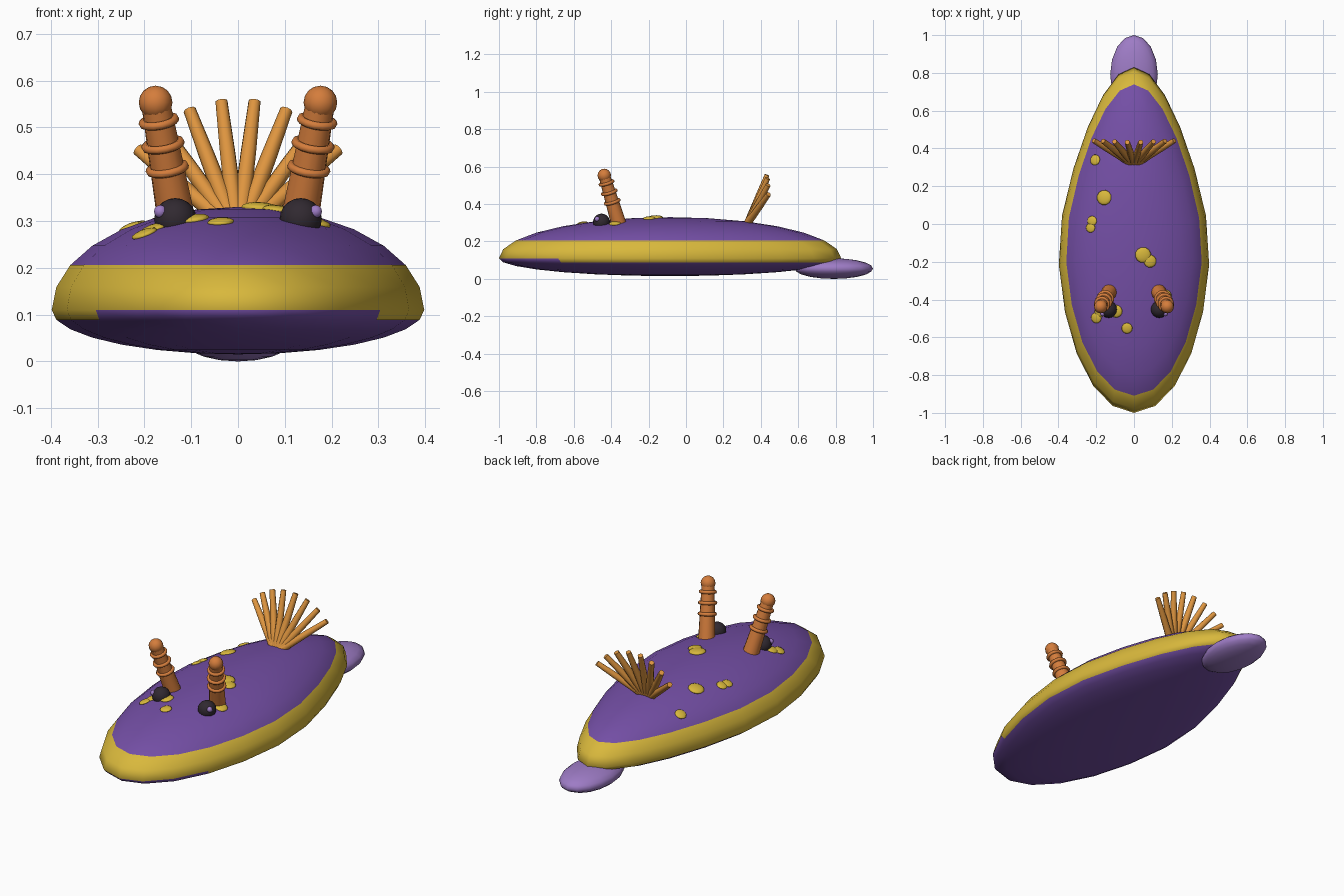
import bpy, bmesh, math
from mathutils import Vector, Matrix

if "Cube" in bpy.data.objects:
    bpy.data.objects.remove(bpy.data.objects["Cube"])


def material(name, rgb):
    m = bpy.data.materials.new(name)
    m.diffuse_color = (*rgb, 1)
    m.use_nodes = True
    m.node_tree.nodes["Principled BSDF"].inputs["Base Color"].default_value = m.diffuse_color
    return m


PURPLE = material("purple", (0.175, 0.078, 0.38))
YELLOW = material("mustard yellow", (0.69, 0.48, 0.045))
ORANGE = material("burnt orange", (0.66, 0.205, 0.045))
GILL = material("amber", (0.73, 0.30, 0.05))
LILAC = material("lilac", (0.34, 0.20, 0.56))
BLACK = material("black", (0.03, 0.022, 0.03))

# Body: upper and lower half ellipsoids on one shared equator
CY, LEN, WID, CZ, UP, DOWN = -0.085, 0.915, 0.40, 0.11, 0.22, 0.095


def taper(t):
    return 1 - 0.3 * max(t, 0)


def finish(bm, name, mats, smooth=True):
    me = bpy.data.meshes.new(name)
    bm.to_mesh(me)
    bm.free()
    for m in mats:
        me.materials.append(m)
    for p in me.polygons:
        p.use_smooth = smooth
    ob = bpy.data.objects.new(name, me)
    bpy.context.collection.objects.link(ob)
    return ob


def ellipsoid(name, center, radii, mat, normal=(0, 0, 1), seg=16, rings=10):
    bm = bmesh.new()
    bmesh.ops.create_uvsphere(bm, u_segments=seg, v_segments=rings, radius=1)
    rot = Vector(normal).to_track_quat('Z', 'Y').to_matrix().to_4x4()
    bm.transform(Matrix.Translation(center) @ rot @ Matrix.Diagonal((*radii, 1)))
    return finish(bm, name, [mat])


def lathe(name, base, tip, profile, mat, seg=14):
    """Revolve (radius, distance) points around the line base -> tip."""
    base, tip = Vector(base), Vector(tip)
    q = (tip - base).to_track_quat('Z', 'Y')
    bm = bmesh.new()
    loops = []
    for r, h in profile:
        loops.append([bm.verts.new(base + q @ Vector((r * math.cos(a), r * math.sin(a), h)))
                      for a in (2 * math.pi * i / seg for i in range(seg))])
    for a, b in zip(loops, loops[1:]):
        for i in range(seg):
            j = (i + 1) % seg
            bm.faces.new((a[i], a[j], b[j], b[i]))
    bm.faces.new(loops[0][::-1])
    bm.faces.new(loops[-1])
    ob = finish(bm, name, [mat])
    bpy.context.view_layer.objects.active = ob
    ob.select_set(True)
    bpy.ops.object.shade_smooth_by_angle(angle=math.radians(50))
    ob.select_set(False)
    return ob


def surface(x, y):
    """Point and normal on the upper side of the body."""
    t = (y - CY) / LEN
    u = x / (WID * taper(t))
    h = math.sqrt(max(1 - t * t - u * u, 0.01))
    return Vector((x, y, CZ + UP * h)), Vector((u / WID, t / LEN, h / UP)).normalized()


# Body with a yellow mantle rim
bm = bmesh.new()
bmesh.ops.create_uvsphere(bm, u_segments=22, v_segments=14, radius=1)
for f in bm.faces:
    c = f.calc_center_median()
    low = -0.2 if c.y > -0.65 else 0
    f.material_index = 1 if low < c.z < 0.43 else 0
front = min(bm.verts, key=lambda v: v.co.y).co.copy()
spin = Matrix.Rotation(math.atan2(front.x, -front.y), 3, 'Z').inverted()
for v in bm.verts:
    x, y, z = spin @ v.co
    v.co = (x * WID * 1.005 * taper(y), CY + y * LEN, CZ + z * (UP if z > 0 else DOWN))
finish(bm, "body", [PURPLE, YELLOW])

# Tail
ellipsoid("tail", (0, 0.79, 0.055), (0.126, 0.21, 0.055), LILAC)

# Horns with three collars and a ball tip, eyes with highlights
for side, s in (("left", -1), ("right", 1)):
    base = Vector((s * 0.126, -0.352, 0.27))
    tip = Vector((s * 0.176, -0.437, 0.553))
    axis = (tip - base).normalized()
    length = (tip - base).length
    lathe(side + "_horn", base, tip, [(0.042, 0), (0.031, length)], ORANGE)
    ellipsoid(side + "_horn_tip", tip, (0.036, 0.036, 0.036), ORANGE, seg=12, rings=8)
    for k, (z, r) in enumerate(((0.412, 0.038), (0.463, 0.038), (0.513, 0.035))):
        h = (z - base.z) / axis.z
        ring = [(r + 0.009 * math.cos(a), h + 0.009 * math.sin(a))
                for a in (math.pi * (-0.7 + 1.4 * i / 6) for i in range(7))]
        lathe(f"{side}_horn_collar_{k + 1}", base, tip, ring, ORANGE)
    ellipsoid(side + "_eye", (s * 0.134, -0.452, 0.304), (0.045, 0.045, 0.045), BLACK)
    ellipsoid(side + "_eye_highlight", (s * 0.166, -0.475, 0.320), (0.014, 0.014, 0.014),
              LILAC, seg=10, rings=8)

# Gill plume: a fan of slim stalks leaning back
for i in range(8):
    a = math.radians(-53 + i * 106 / 7)
    base = Vector((0.03 * math.sin(a), 0.328, 0.295))
    tip = Vector((0.268 * math.sin(a), 0.432 + 0.012 * abs(math.sin(a)),
                  0.293 + 0.265 * math.cos(a)))
    n = (tip - base).length
    lathe(f"gill_stalk_{i + 1}", base, tip,
          [(0.020, 0), (0.017, n * 0.6), (0.0135, n)], GILL, seg=8)

# Raised spots on the back
SPOTS = [(-0.206, 0.339, 0.029), (-0.158, 0.14, 0.040), (-0.222, 0.016, 0.027),
         (-0.23, -0.02, 0.026), (0.048, -0.164, 0.042), (0.085, -0.197, 0.034),
         (-0.20, -0.497, 0.029), (-0.095, -0.462, 0.034), (-0.037, -0.552, 0.029),
         (-0.18, -0.465, 0.030), (0.168, -0.38, 0.032)]
for i, (x, y, r) in enumerate(SPOTS):
    p, n = surface(x, y)
    ellipsoid(f"spot_{i + 1}", p, (r, r, 0.3 * r), YELLOW, n, 12, 8)
